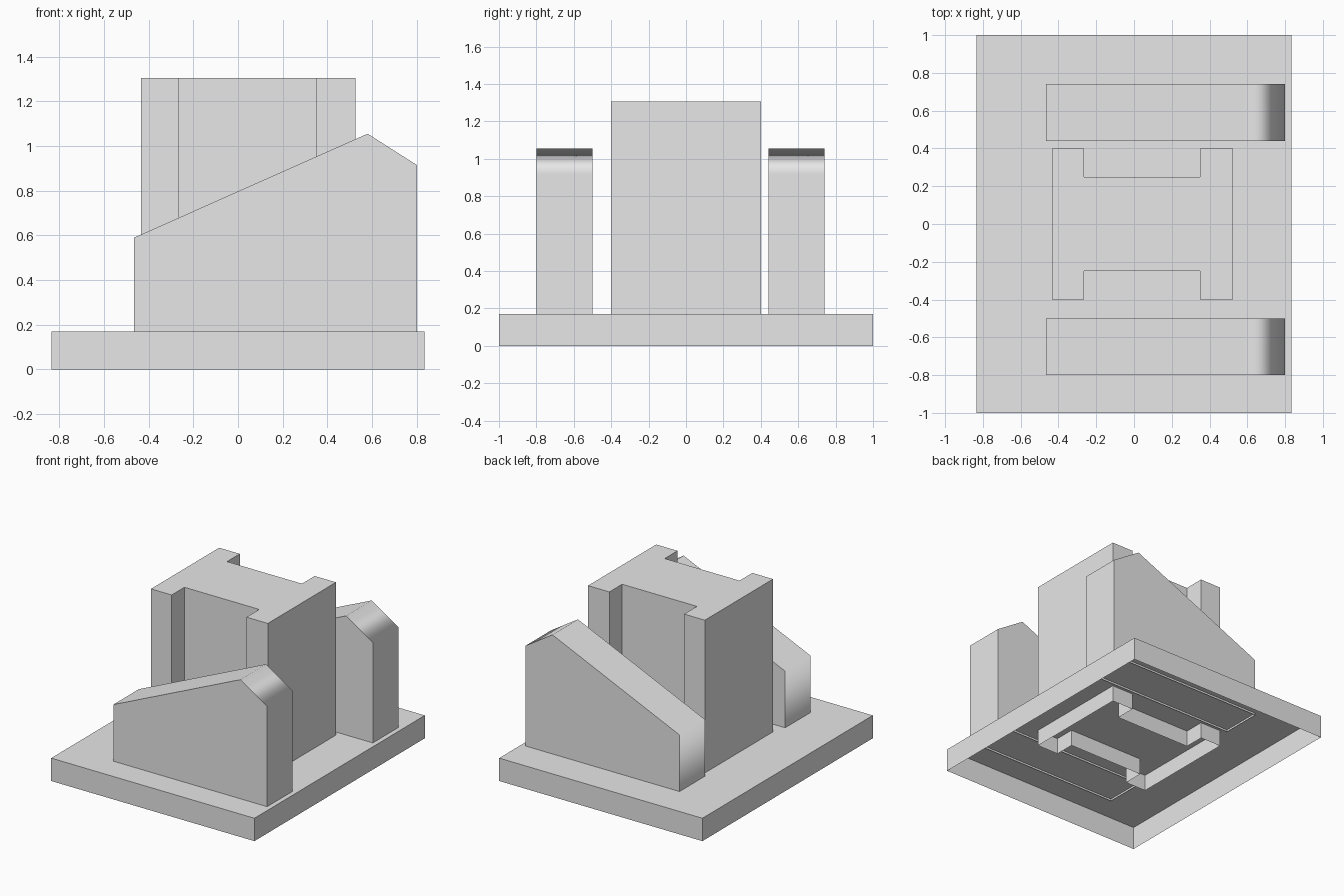
import bpy, bmesh, math
from mathutils import Vector

old = bpy.data.objects.get("Cube")
if old:
    bpy.data.objects.remove(old)

grey = bpy.data.materials.new("plain grey")
grey.use_nodes = True
colour = (0.8, 0.8, 0.8, 1)
grey.diffuse_color = colour
grey.node_tree.nodes["Principled BSDF"].inputs["Base Color"].default_value = colour


def extrude(name, points, direction, open_side=None):
    """Extrude a closed outline; optionally drop the faces looking along open_side."""
    bm = bmesh.new()
    face = bm.faces.new([bm.verts.new(p) for p in points])
    grown = bmesh.ops.extrude_face_region(bm, geom=[face], use_keep_orig=True)
    moved = [v for v in grown["geom"] if isinstance(v, bmesh.types.BMVert)]
    bmesh.ops.translate(bm, verts=moved, vec=direction)
    bmesh.ops.recalc_face_normals(bm, faces=bm.faces)
    if open_side:
        gone = [f for f in bm.faces if f.normal.dot(Vector(open_side)) > 0.9]
        bmesh.ops.delete(bm, geom=gone, context="FACES_ONLY")
    mesh = bpy.data.meshes.new(name)
    bm.to_mesh(mesh)
    bm.free()
    mesh.materials.append(grey)
    obj = bpy.data.objects.new(name, mesh)
    bpy.context.collection.objects.link(obj)
    return obj


DOWN = (0, 0, -1)
DECK = 0.17

# Base: a shallow tray turned upside down
w = 0.835
extrude("base", [(-w, -1, 0), (w, -1, 0), (w, 1, 0), (-w, 1, 0)], (0, 0, DECK), DOWN)

# Column: an H-shaped shell that pokes through the deck
left, web_left, web_right, right = -0.435, -0.265, 0.35, 0.525
half = [(left, -0.4), (web_left, -0.4), (web_left, -0.25),
        (web_right, -0.25), (web_right, -0.4), (right, -0.4)]
outline = half + [(x, -y) for x, y in reversed(half)]
foot = 0.05
extrude("column", [(x, y, foot) for x, y in outline], (0, 0, 1.305 - foot), DOWN)

# Side ramps: sloped shells with softly shaded tops
profile = [(-0.465, 0.155), (0.8, 0.155), (0.8, 0.915), (0.58, 1.055), (-0.465, 0.59)]
for name, y in (("front_ramp", -0.8), ("back_ramp", 0.44)):
    ramp = extrude(name, [(x, y, z) for x, z in profile], (0, 0.3, 0), DOWN)
    bpy.ops.object.select_all(action="DESELECT")
    ramp.select_set(True)
    bpy.context.view_layer.objects.active = ramp
    bpy.ops.object.shade_smooth_by_angle(angle=math.radians(70))
    weighted = ramp.modifiers.new("soft shading", "WEIGHTED_NORMAL")
    weighted.keep_sharp = True
    weighted.weight = 100
